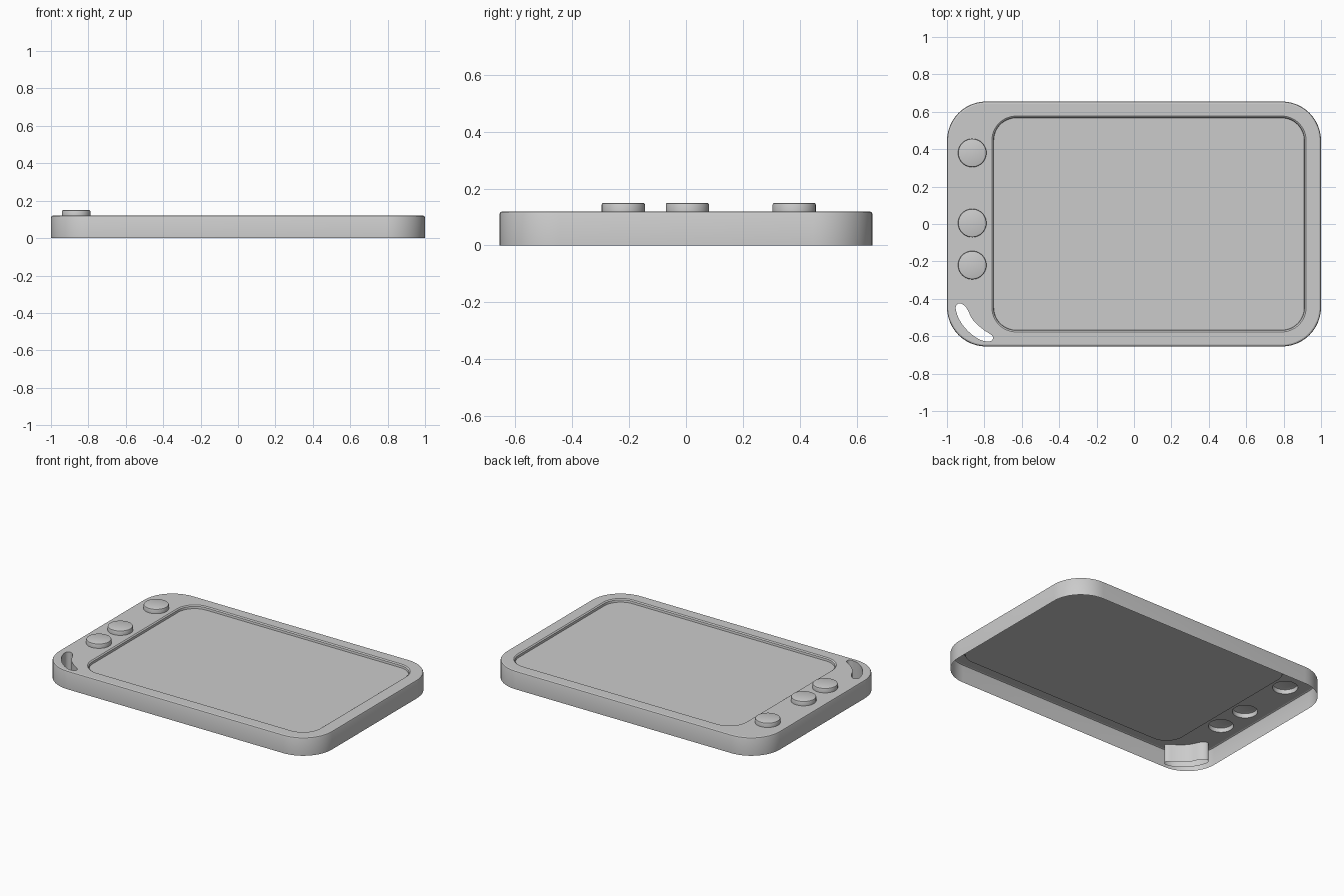
import bpy, bmesh
from math import cos, sin, pi
from mathutils import Vector

if "Cube" in bpy.data.objects:
    bpy.data.objects.remove(bpy.data.objects["Cube"])

TOP = 0.12
SCREEN_C, SCREEN_H, SCREEN_R = (0.08, 0.0), (0.84, 0.577), 0.13
BUTTONS = [(-0.865, 0.38), (-0.865, 0.005), (-0.865, -0.22)]
BUTTON_R = 0.076


def rounded_rect(c, h, r, inset, z, n=12):
    """Counter-clockwise rounded rectangle, pulled in by inset."""
    pts = []
    for k, (sx, sy) in enumerate([(1, 1), (-1, 1), (-1, -1), (1, -1)]):
        for i in range(n + 1):
            a = (k + i / n) * pi / 2
            pts.append(Vector((c[0] + sx * (h[0] - r) + (r - inset) * cos(a),
                               c[1] + sy * (h[1] - r) + (r - inset) * sin(a), z)))
    return pts


def circle(c, r, z, n=40):
    return [Vector((c[0] + r * cos(2 * pi * i / n), c[1] + r * sin(2 * pi * i / n), z))
            for i in range(n)]


def smooth_closed(ctrl, z, steps=4):
    """Closed Catmull-Rom loop through the control points."""
    out, m = [], len(ctrl)
    for i in range(m):
        p0, p1, p2, p3 = (Vector(ctrl[(i + k) % m]) for k in (-1, 0, 1, 2))
        for s in range(steps):
            t = s / steps
            q = 0.5 * (2 * p1 + (p2 - p0) * t + (2 * p0 - 5 * p1 + 4 * p2 - p3) * t * t
                       + (3 * p1 - p0 - 3 * p2 + p3) * t ** 3)
            out.append(Vector((q.x, q.y, z)))
    return out


def finish(bm, name):
    me = bpy.data.meshes.new(name)
    bm.to_mesh(me)
    bm.free()
    ob = bpy.data.objects.new(name, me)
    bpy.context.collection.objects.link(ob)
    bpy.ops.object.select_all(action='DESELECT')
    ob.select_set(True)
    bpy.context.view_layer.objects.active = ob
    bpy.ops.object.shade_smooth_by_angle(angle=0.5)
    return ob


def loft(name, loops, cap=False):
    """Skin a stack of loops; optionally close the last one."""
    bm = bmesh.new()
    rings = [[bm.verts.new(p) for p in loop] for loop in loops]
    for a, b in zip(rings, rings[1:]):
        for i in range(len(a)):
            j = (i + 1) % len(a)
            bm.faces.new((a[i], a[j], b[j], b[i]))
    if cap:
        bm.faces.new(rings[-1])
    return finish(bm, name)


def plate(name, loops):
    """Flat sheet bounded by the first loop, with the others as holes."""
    bm = bmesh.new()
    edges = []
    for loop in loops:
        vs = [bm.verts.new(p) for p in loop]
        edges += [bm.edges.new((vs[i - 1], vs[i])) for i in range(len(vs))]
    bmesh.ops.triangle_fill(bm, edges=edges, use_beauty=True, normal=(0, 0, 1))
    for f in bm.faces:
        f.normal_update()
        if f.normal.z < 0:
            f.normal_flip()
    return finish(bm, name)


def body(inset, z):
    return rounded_rect((0, 0), (1.0, 0.655), 0.21, inset, z)


def screen(inset, z):
    return rounded_rect(SCREEN_C, SCREEN_H, SCREEN_R, inset, z)


SLOT = [(-0.925, -0.425), (-0.895, -0.45), (-0.86, -0.515), (-0.805, -0.565),
        (-0.76, -0.595), (-0.755, -0.615), (-0.775, -0.628), (-0.825, -0.618),
        (-0.885, -0.575), (-0.932, -0.515), (-0.953, -0.455), (-0.945, -0.43)]


def slot(z):
    # clockwise-controlled points are reversed to run counter-clockwise
    return smooth_closed(SLOT[::-1], z)


# outer side wall, open underneath, with a softened top edge
loft("case_wall", [body(0, 0), body(0, TOP - 0.01), body(0.003, TOP - 0.003), body(0.01, TOP)])

# top face with openings for the screen, buttons and strap slot
plate("case_top", [body(0.01, TOP), screen(0, TOP), slot(TOP)]
      + [circle(c, BUTTON_R, TOP) for c in BUTTONS])

# recessed screen with a bevelled rim
loft("screen", [screen(0, TOP), screen(0.008, TOP - 0.006), screen(0.01, TOP - 0.02),
                screen(0.018, TOP - 0.02)], cap=True)

# raised hollow buttons
for k, c in enumerate(BUTTONS):
    loft(f"button_{k + 1}", [circle(c, BUTTON_R, TOP), circle(c, BUTTON_R, 0.143),
                             circle(c, BUTTON_R - 0.002, 0.148),
                             circle(c, BUTTON_R - 0.007, 0.15)], cap=True)

# strap slot running down through the case
loft("strap_slot", [slot(TOP), slot(0.0)])
